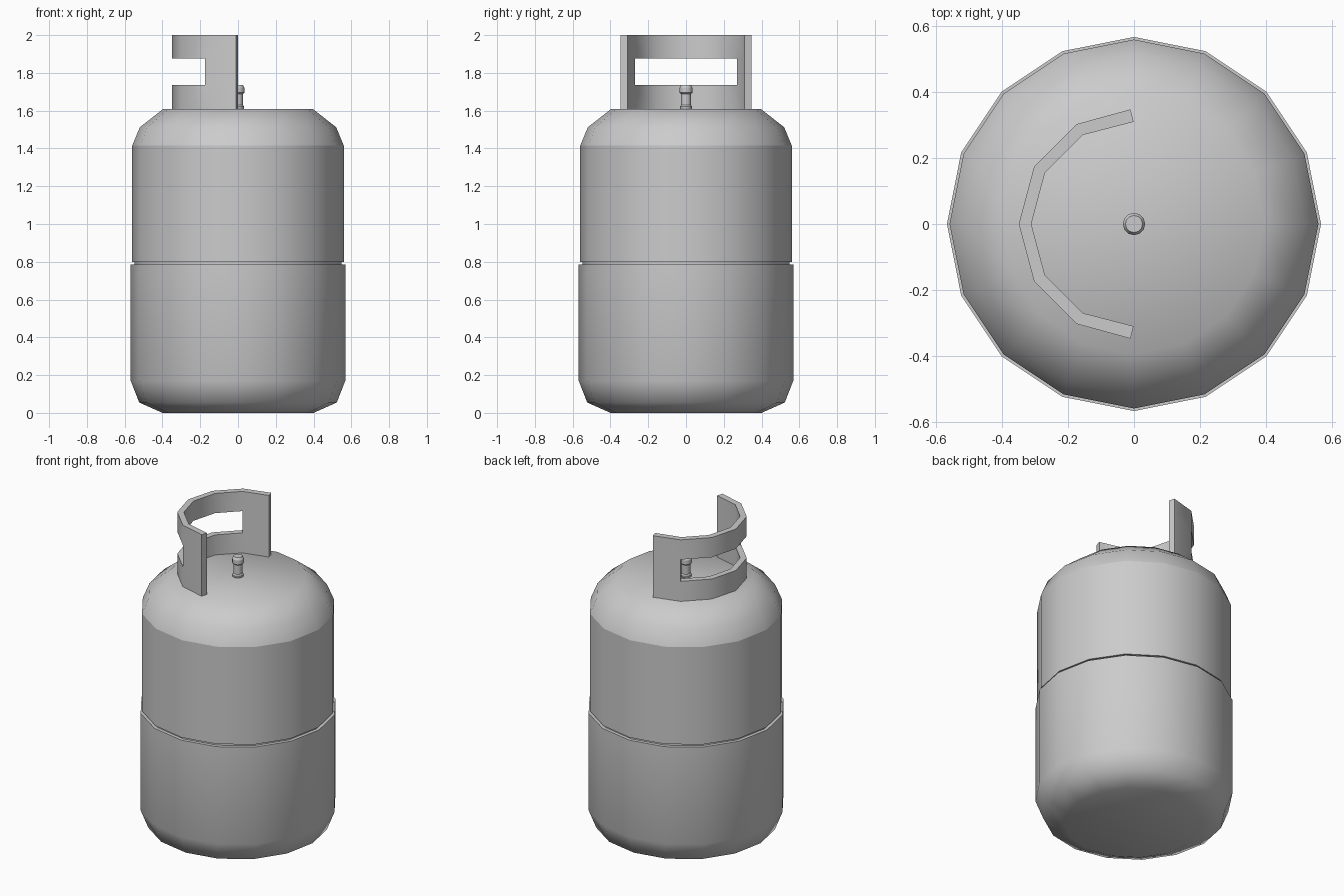
import bpy, bmesh
from math import cos, sin, pi, radians

if "Cube" in bpy.data.objects:
    bpy.data.objects.remove(bpy.data.objects["Cube"])


def finish(name, bm):
    bmesh.ops.recalc_face_normals(bm, faces=bm.faces)
    mesh = bpy.data.meshes.new(name)
    bm.to_mesh(mesh)
    bm.free()
    obj = bpy.data.objects.new(name, mesh)
    bpy.context.collection.objects.link(obj)
    return obj


def lathe(name, profile, sides, sharp=()):
    """Revolve (radius, z) points, cap both ends; 'sharp' lists hard rings."""
    bm = bmesh.new()
    rings = [[bm.verts.new((r * cos(2 * pi * i / sides), r * sin(2 * pi * i / sides), z))
              for i in range(sides)] for r, z in profile]
    for a, b in zip(rings, rings[1:]):
        for i in range(sides):
            j = (i + 1) % sides
            bm.faces.new((a[i], a[j], b[j], b[i]))
    bm.faces.new(rings[0][::-1])
    bm.faces.new(rings[-1])
    for f in bm.faces:
        f.smooth = True
    for k in sharp:
        for i in range(sides):
            bm.edges.get((rings[k][i], rings[k][(i + 1) % sides])).smooth = False
    return finish(name, bm)


# Tank: rounded base, groove at the seam, shoulder and flat top
lathe("tank", [(0.40, 0), (0.523, 0.055), (0.568, 0.17), (0.568, 0.785),
               (0.547, 0.785), (0.547, 0.798), (0.56, 0.798), (0.56, 1.415),
               (0.52, 1.512), (0.395, 1.61)], 16, sharp=(3, 4, 5, 6, 7))

# Valve: stem with flared foot and a wider cap
lathe("valve", [(0.032, 1.60), (0.032, 1.622), (0.026, 1.63), (0.026, 1.688),
                (0.034, 1.695), (0.034, 1.722), (0.026, 1.737)], 12,
      sharp=(1, 2, 3, 4, 5, 6))

# Handle: half ring collar with a slot through the four middle panels
OUTER, INNER = 0.35, 0.312
bm = bmesh.new()
path = [(OUTER * cos(radians(a)), OUTER * sin(radians(a))) for a in range(90, 271, 30)]
path[0], path[-1] = (-0.011, 0.348), (-0.011, -0.348)
grid = [[bm.verts.new((x, y, z)) for x, y in path] for z in (1.607, 1.737, 1.875, 2.0)]
for row in range(3):
    for col in range(6):
        if row == 1 and 1 <= col <= 4:
            continue
        bm.faces.new((grid[row][col], grid[row][col + 1],
                      grid[row + 1][col + 1], grid[row + 1][col]))
ext = bmesh.ops.extrude_face_region(bm, geom=bm.faces[:], use_keep_orig=True)
for v in ext["geom"]:
    if isinstance(v, bmesh.types.BMVert):
        at_end = v.co.x > -0.05
        v.co.x *= INNER / OUTER
        v.co.y *= INNER / OUTER
        if at_end:
            v.co.x = -0.001
handle = finish("handle", bm)
bpy.context.view_layer.objects.active = handle
handle.select_set(True)
bpy.ops.object.shade_smooth_by_angle(angle=radians(35))
